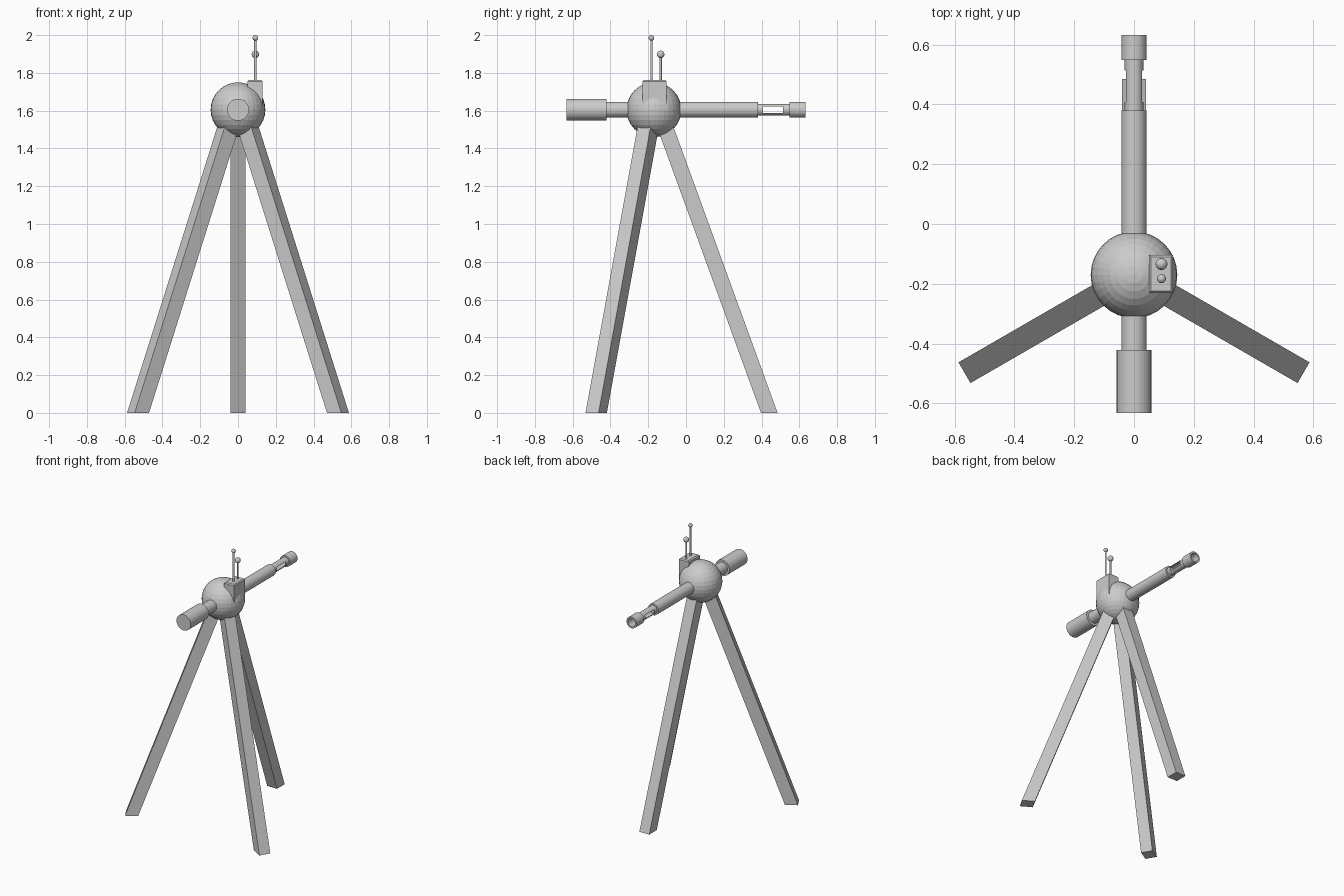
import bpy, bmesh, math
from mathutils import Matrix, Vector

if "Cube" in bpy.data.objects:
    bpy.data.objects.remove(bpy.data.objects["Cube"])

CY, CZ = -0.17, 1.605          # centre of the ball housing


def finish(name, bm):
    bmesh.ops.recalc_face_normals(bm, faces=bm.faces)
    me = bpy.data.meshes.new(name)
    bm.to_mesh(me)
    bm.free()
    ob = bpy.data.objects.new(name, me)
    bpy.context.collection.objects.link(ob)
    return ob


def lathe_y(name, profile, seg=32):
    """Spin (radius, y) points around the barrel axis."""
    bm = bmesh.new()
    vs = [bm.verts.new((r, y, CZ)) for r, y in profile]
    es = [bm.edges.new(p) for p in zip(vs, vs[1:])]
    bmesh.ops.spin(bm, geom=vs + es, cent=(0, 0, CZ), axis=(0, 1, 0),
                   angle=math.tau, steps=seg, use_duplicate=False)
    bmesh.ops.remove_doubles(bm, verts=bm.verts, dist=1e-5)
    return finish(name, bm)


def box(name, lo, hi):
    bm = bmesh.new()
    lo, hi = Vector(lo), Vector(hi)
    m = Matrix.Translation((lo + hi) / 2) @ Matrix.Diagonal((*(hi - lo), 1))
    bmesh.ops.create_cube(bm, size=1, matrix=m)
    return finish(name, bm)


def ball(name, loc, r, u, v):
    bm = bmesh.new()
    bmesh.ops.create_uvsphere(bm, u_segments=u, v_segments=v, radius=r,
                              matrix=Matrix.Translation(loc))
    return finish(name, bm)


# Ball housing
ball("ball_housing", (0, CY, CZ), 0.145, 32, 16)

# Barrel with hollow muzzle, and rear counterweight
barrel = lathe_y("barrel", [
    (0, -0.43), (0.042, -0.43), (0.042, 0.38), (0.031, 0.38),
    (0.031, 0.548), (0.042, 0.548), (0.042, 0.632), (0.03, 0.632),
    (0.03, 0.56), (0.024, 0.56), (0.024, 0.39), (0, 0.39)])
lathe_y("rear_cylinder", [(0, -0.632), (0.058, -0.632), (0.058, -0.422), (0, -0.422)])

# Side windows cut through the thin barrel section
cutter = box("window_cutter", (-0.1, 0.408, CZ - 0.0165), (0.1, 0.514, CZ + 0.0165))
cutter.hide_render = True
mod = barrel.modifiers.new("windows", 'BOOLEAN')
mod.operation, mod.solver, mod.object = 'DIFFERENCE', 'EXACT', cutter
bpy.context.view_layer.objects.active = barrel
bpy.ops.object.modifier_apply(modifier=mod.name)
bpy.data.objects.remove(cutter)

# Tripod legs: slanted square beams, cut level at the floor
TOP, LEAN = 1.53, 0.364
for name, deg in (("rear_leg", 90), ("left_leg", 210), ("right_leg", 330)):
    bm = bmesh.new()
    bmesh.ops.create_cube(bm, size=1)
    for v in bm.verts:
        z = TOP if v.co.z > 0 else 0
        v.co = (0.611 - LEAN * z + v.co.x * 0.088, v.co.y * 0.08, z)
    bm.transform(Matrix.Translation((0, CY, 0)) @ Matrix.Rotation(math.radians(deg), 4, 'Z'))
    finish(name, bm)

# Control box with chamfered top edges
bm = bmesh.new()
bmesh.ops.create_cube(bm, size=1, matrix=Matrix.Translation((0.09, CY + 0.003, 1.68))
                      @ Matrix.Diagonal((0.081, 0.128, 0.164, 1)))
top = [e for e in bm.edges if all(v.co.z > 1.7 for v in e.verts)]
bmesh.ops.bevel(bm, geom=top, offset=0.007, segments=1, affect='EDGES')
finish("control_box", bm)

# Antennas with ball tips
for name, y, z, r in (("tall_antenna", -0.183, 1.985, 0.015),
                      ("short_antenna", -0.134, 1.898, 0.02)):
    bm = bmesh.new()
    bmesh.ops.create_cone(bm, cap_ends=True, segments=12, radius1=0.006, radius2=0.006,
                          depth=z - 1.75, matrix=Matrix.Translation((0.092, y, (z + 1.75) / 2)))
    finish(name + "_rod", bm)
    ball(name + "_tip", (0.092, y, z), r, 16, 8)
